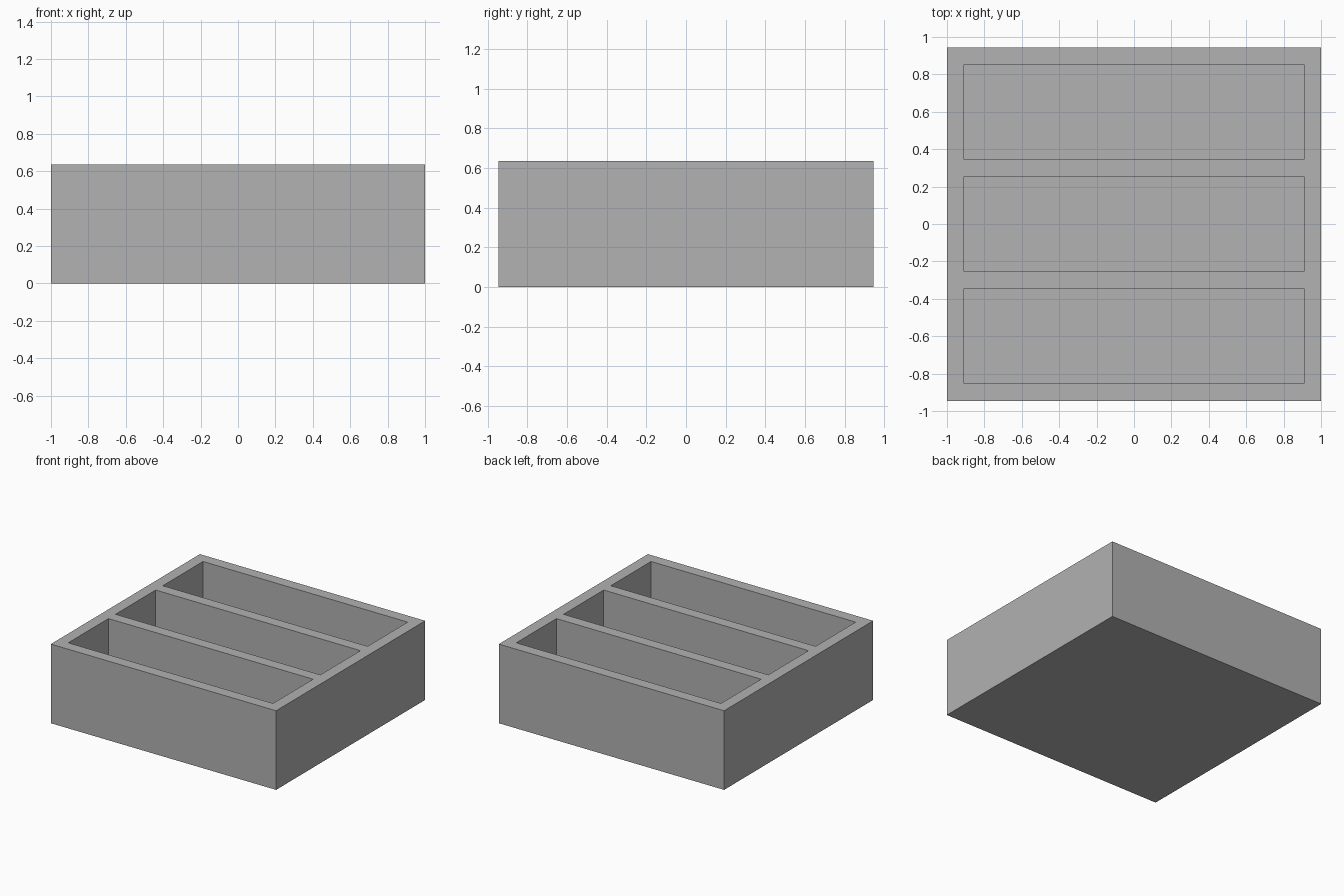
import bpy
import bmesh
from mathutils import Vector

if "Cube" in bpy.data.objects:
    bpy.data.objects.remove(bpy.data.objects["Cube"], do_unlink=True)

WALL = 1 / 11
WIDTH, DEPTH, HEIGHT = 2.0, 1.89, 0.635
SLOTS = 3
slot = (DEPTH - WALL * (SLOTS + 1)) / SLOTS

# Plain grey material
grey = bpy.data.materials.new("plain grey")
grey.use_nodes = True
colour = (0.445, 0.445, 0.445, 1)
grey.diffuse_color = colour
grey.node_tree.nodes["Principled BSDF"].inputs["Base Color"].default_value = colour

# Solid block standing on the ground
bm = bmesh.new()
bmesh.ops.create_cube(bm, size=1)
bmesh.ops.scale(bm, vec=(WIDTH, DEPTH, HEIGHT), verts=bm.verts)
bmesh.ops.translate(bm, vec=(0, 0, HEIGHT / 2), verts=bm.verts)


def cut_top(position, axis):
    """Score the top face along a plane."""
    top = [f for f in bm.faces if f.normal.z > 0.9]
    edges = {e for f in top for e in f.edges}
    bmesh.ops.bisect_plane(bm, geom=top + list(edges), plane_co=position, plane_no=axis)
    bm.normal_update()


# Score the rim and the dividers
for side in (-1, 1):
    cut_top(Vector((side * (WIDTH / 2 - WALL), 0, 0)), Vector((1, 0, 0)))
starts = [-DEPTH / 2 + WALL + i * (slot + WALL) for i in range(SLOTS)]
for start in starts:
    for y in (start, start + slot):
        cut_top(Vector((0, y, 0)), Vector((0, 1, 0)))


def is_slot(face):
    c = face.calc_center_median()
    return (face.normal.z > 0.9 and abs(c.x) < 0.1
            and any(s < c.y < s + slot for s in starts))


# Sink the three compartments, leaving a floor as thick as the walls
pockets = [f for f in bm.faces if is_slot(f)]
floors = bmesh.ops.extrude_discrete_faces(bm, faces=pockets)["faces"]
bmesh.ops.translate(bm, vec=(0, 0, WALL - HEIGHT),
                    verts=list({v for f in floors for v in f.verts}))
bmesh.ops.remove_doubles(bm, verts=bm.verts, dist=0.0001)
bmesh.ops.recalc_face_normals(bm, faces=bm.faces)

mesh = bpy.data.meshes.new("compartment_tray")
bm.to_mesh(mesh)
bm.free()
mesh.materials.append(grey)
tray = bpy.data.objects.new("compartment_tray", mesh)
bpy.context.collection.objects.link(tray)
